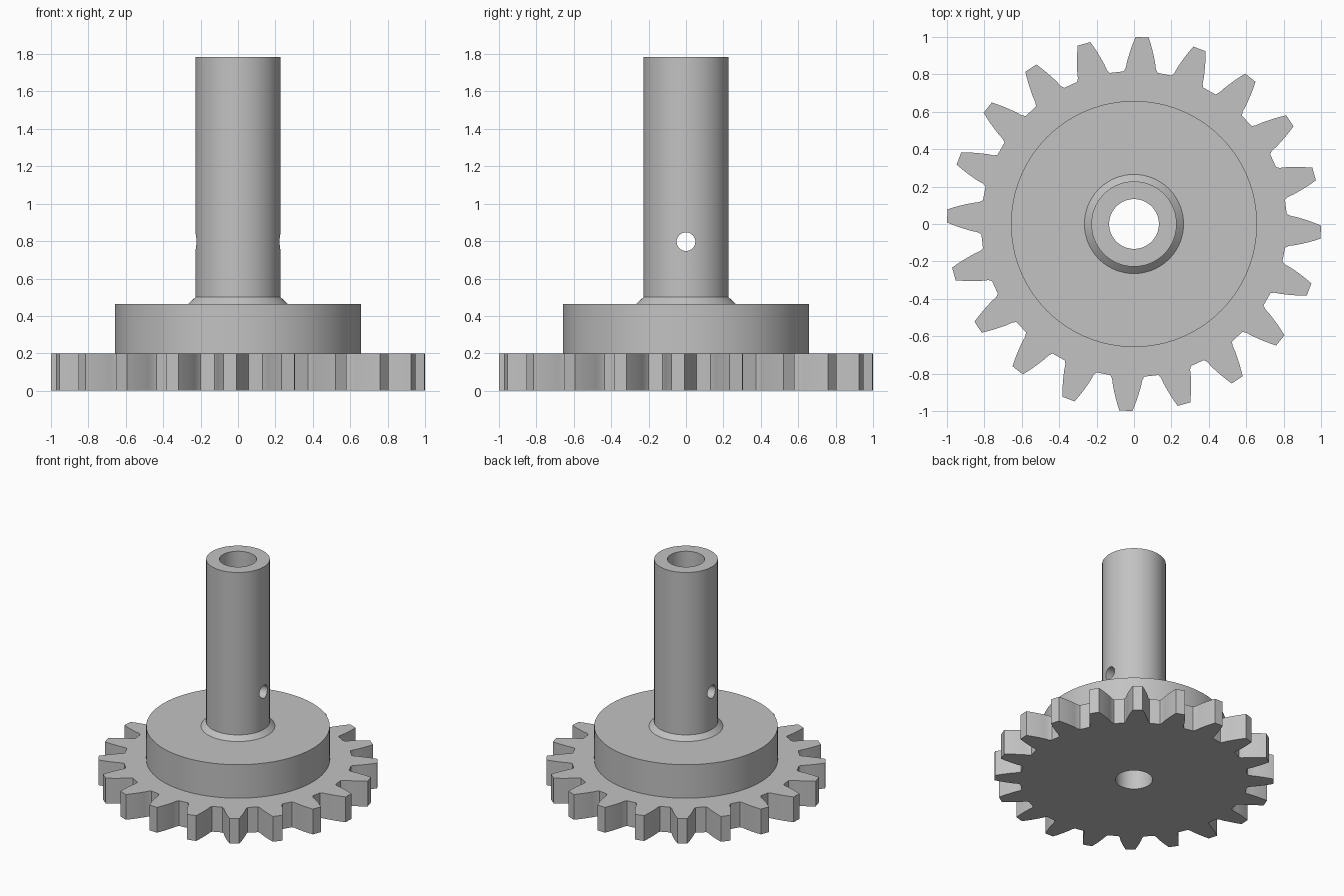
import bpy
import bmesh
from math import cos, sin, pi, radians
from mathutils import Matrix, Vector

cube = bpy.data.objects.get("Cube")
if cube:
    bpy.data.objects.remove(cube, do_unlink=True)

TEETH = 20
TOOTH_PHASE = radians(-2.5)
GEAR_TOP = 0.2
BORE = 0.133
SEGMENTS = 96

steel = bpy.data.materials.new("grey steel")
steel.use_nodes = True
GREY = (0.54, 0.54, 0.54, 1)
steel.diffuse_color = GREY
steel.node_tree.nodes["Principled BSDF"].inputs["Base Color"].default_value = GREY


def make_object(name, bm):
    bmesh.ops.recalc_face_normals(bm, faces=bm.faces)
    mesh = bpy.data.meshes.new(name)
    bm.to_mesh(mesh)
    bm.free()
    mesh.materials.append(steel)
    obj = bpy.data.objects.new(name, mesh)
    bpy.context.collection.objects.link(obj)
    return obj


def activate(obj):
    bpy.ops.object.select_all(action='DESELECT')
    obj.select_set(True)
    bpy.context.view_layer.objects.active = obj


def smooth(obj, degrees):
    activate(obj)
    bpy.ops.object.shade_smooth_by_angle(angle=radians(degrees))


def add_loop(bm, points):
    verts = [bm.verts.new((x, y, 0)) for x, y in points]
    return [bm.edges.new((a, b)) for a, b in zip(verts, verts[1:] + verts[:1])]


# Gear plate: one tooth flank as (radius, half width), mirrored and repeated
flank = [(0.818, 0.091), (0.835, 0.081), (0.87, 0.075), (0.905, 0.066),
         (0.94, 0.056), (0.97, 0.046), (1.0, 0.035)]
tooth = [(r, -w / r) for r, w in flank] + [(r, w / r) for r, w in reversed(flank)]
outline = []
for i in range(TEETH):
    centre = TOOTH_PHASE + i * 2 * pi / TEETH
    outline += [(r * cos(centre + a), r * sin(centre + a)) for r, a in tooth]
    valley = centre + pi / TEETH
    outline.append((0.817 * cos(valley), 0.817 * sin(valley)))
hole = [(BORE * cos(2 * pi * i / SEGMENTS), BORE * sin(2 * pi * i / SEGMENTS))
        for i in range(SEGMENTS)]

bm = bmesh.new()
edges = add_loop(bm, outline) + add_loop(bm, hole)
bmesh.ops.triangle_fill(bm, edges=edges, use_beauty=True, normal=(0, 0, 1))
extruded = bmesh.ops.extrude_face_region(bm, geom=bm.faces[:], use_keep_orig=True)
top_verts = [g for g in extruded["geom"] if isinstance(g, bmesh.types.BMVert)]
bmesh.ops.translate(bm, verts=top_verts, vec=(0, 0, GEAR_TOP))
smooth(make_object("gear_plate", bm), 22)

# Hub and hollow shaft: one lathed profile with a conical collar
profile = [(BORE, GEAR_TOP), (0.658, GEAR_TOP), (0.658, 0.465), (0.265, 0.465),
           (0.228, 0.5), (0.228, 1.785), (BORE, 1.785)]
bm = bmesh.new()
verts = [bm.verts.new((r, 0, z)) for r, z in profile]
edges = [bm.edges.new((a, b)) for a, b in zip(verts, verts[1:] + verts[:1])]
bmesh.ops.spin(bm, geom=verts + edges, cent=(0, 0, 0), axis=(0, 0, 1),
               angle=2 * pi, steps=SEGMENTS)
bmesh.ops.remove_doubles(bm, verts=bm.verts, dist=0.0001)
shaft = make_object("hub_and_shaft", bm)

# Cross hole through the shaft along x
bm = bmesh.new()
bmesh.ops.create_cone(bm, cap_ends=True, segments=32, radius1=0.05, radius2=0.05,
                      depth=1, matrix=Matrix.Translation(Vector((0, 0, 0.797)))
                      @ Matrix.Rotation(pi / 2, 4, 'Y'))
cutter = make_object("pin_hole_cutter", bm)
cutter.hide_render = True
cut = shaft.modifiers.new("pin_hole", 'BOOLEAN')
cut.operation = 'DIFFERENCE'
cut.solver = 'EXACT'
cut.object = cutter
activate(shaft)
bpy.ops.object.modifier_apply(modifier=cut.name)
bpy.data.objects.remove(cutter, do_unlink=True)
smooth(shaft, 30)
